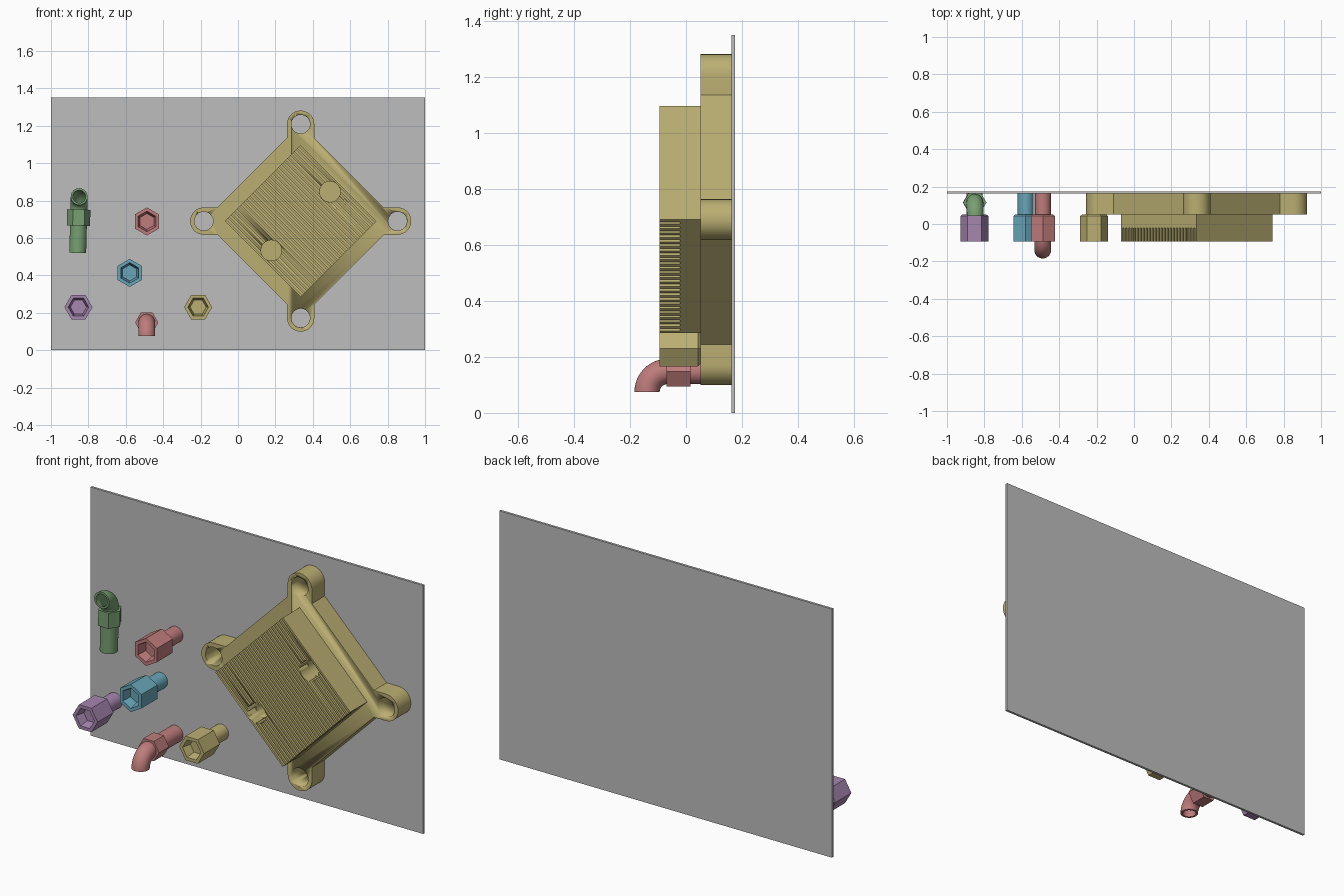
import bpy, bmesh
from math import sin, cos, pi, radians
from mathutils import Vector

cube = bpy.data.objects.get("Cube")
if cube:
    bpy.data.objects.remove(cube, do_unlink=True)


def material(name, colour):
    m = bpy.data.materials.new(name)
    m.use_nodes = True
    m.diffuse_color = (*colour, 1)
    m.node_tree.nodes["Principled BSDF"].inputs["Base Color"].default_value = (*colour, 1)
    return m


GREY = material("panel grey", (0.51, 0.51, 0.51))
GOLD = material("dull gold", (0.50, 0.43, 0.17))
RED = material("dusty red", (0.52, 0.20, 0.20))
BLUE = material("muted blue", (0.14, 0.38, 0.48))
GREEN = material("leaf green", (0.19, 0.35, 0.17))
PURPLE = material("soft purple", (0.38, 0.24, 0.43))


def loft(name, rings, mat, loc=(0, 0, 0), rot=(0, 0, 0)):
    """Skin a list of equal-sized point rings and cap both ends."""
    bm = bmesh.new()
    loops = [[bm.verts.new(p) for p in ring] for ring in rings]
    n = len(loops[0])
    for a, b in zip(loops, loops[1:]):
        for i in range(n):
            j = (i + 1) % n
            bm.faces.new((a[i], a[j], b[j], b[i]))
    bm.faces.new(loops[0])
    bm.faces.new(loops[-1])
    bmesh.ops.recalc_face_normals(bm, faces=bm.faces)
    mesh = bpy.data.meshes.new(name)
    bm.to_mesh(mesh)
    bm.free()
    mesh.materials.append(mat)
    ob = bpy.data.objects.new(name, mesh)
    ob.location, ob.rotation_euler = loc, rot
    bpy.context.collection.objects.link(ob)
    bpy.ops.object.select_all(action="DESELECT")
    bpy.context.view_layer.objects.active = ob
    ob.select_set(True)
    bpy.ops.object.shade_smooth_by_angle(angle=radians(30))
    return ob


def ring(n, r, z, phase=0.0):
    return [Vector((r * cos(phase + 2 * pi * i / n), r * sin(phase + 2 * pi * i / n), z))
            for i in range(n)]


def cut_round_holes(ob, spots, radius, y0, y1):
    """Drill holes along y at the given world (x, z) spots."""
    for x, z in spots:
        rings = [ring(32, radius, 0), ring(32, radius, y1 - y0)]
        cutter = loft("hole_cutter", rings, GOLD, (x, y1, z), (pi / 2, 0, 0))
        cutter.hide_render = True
        bpy.context.view_layer.objects.active = ob
        mod = ob.modifiers.new("hole", "BOOLEAN")
        mod.operation, mod.solver, mod.object = "DIFFERENCE", "EXACT", cutter
        bpy.ops.object.modifier_apply(modifier=mod.name)
        bpy.data.objects.remove(cutter, do_unlink=True)


# Backing panel
BACK, FACE = 0.175, 0.162
loft("back_panel", [[(x, y, z) for x, z in ((-1, 0), (1, 0), (1, 1.35), (-1, 1.35))]
                    for y in (FACE, BACK)], GREY)

# Diamond flange with four rounded lugs
CX, CZ = 0.335, 0.69
REACH, LUG = 0.518, 0.073
outline = []
for k in range(4):
    lug = [(REACH - LUG, -LUG)]
    lug += [(REACH + LUG * cos(a), LUG * sin(a)) for a in
            (pi * (i / 16 - 0.5) for i in range(17))]
    lug.append((REACH - LUG, LUG))
    c, s = round(cos(k * pi / 2)), round(sin(k * pi / 2))
    outline += [(u * c - v * s, u * s + v * c) for u, v in lug]
flange = loft("mounting_flange", [[(u, y, v) for u, v in outline] for y in (0.052, FACE)],
              GOLD, (CX, 0, CZ))
bpy.context.view_layer.update()
cut_round_holes(flange, [(CX + REACH, CZ), (CX - REACH, CZ),
                         (CX, CZ + REACH), (CX, CZ - REACH)], 0.05, 0.0, 0.2)

# Finned block: a comb profile swept along the grooves, turned onto its corner
HALF, GROOVES = 0.2865, 25
FRONT, FLOOR, BASE = -0.094, -0.022, 0.06
step = 2 * HALF / (2 * GROOVES + 1)
comb = [(BASE, -HALF)]
for i in range(2 * GROOVES + 1):
    y = FLOOR if i % 2 else FRONT
    comb += [(y, -HALF + i * step), (y, -HALF + (i + 1) * step)]
comb.append((BASE, HALF))
block = loft("finned_block", [[(x, y, z) for y, z in comb] for x in (-HALF, HALF)],
             GOLD, (CX, 0, CZ), (0, pi / 4, 0))
bpy.context.view_layer.update()
cut_round_holes(block, [(CX + d, CZ + d) for d in (0.157, -0.157)], 0.055, -0.12, 0.045)


# Straight fittings: round shank and a hex head with a tapered socket
def fitting(name, mat, x, z, phase):
    place = ((x, FACE, z), (pi / 2, 0, 0))
    loft(name + "_shank", [ring(32, 0.043, 0), ring(32, 0.043, 0.13)], mat, *place)
    head = ((0.062, 0.11), (0.075, 0.12), (0.075, 0.256), (0.055, 0.256), (0.043, 0.205))
    loft(name + "_head", [ring(6, r, h, phase) for r, h in head], mat, *place)


fitting("purple_fitting", PURPLE, -0.853, 0.23, 0)
fitting("gold_fitting", GOLD, -0.213, 0.23, 0)
fitting("blue_fitting", BLUE, -0.579, 0.413, pi / 2)
fitting("red_fitting", RED, -0.487, 0.688, pi / 2)


# Elbow fittings: shank, hex collar and a hollow quarter bend
def elbow(name, mat, loc, rot):
    bend, start, r_out, r_in = 0.073, 0.228, 0.045, 0.034

    def bent(r, t):
        return [(p.x, -bend + (bend + p.y) * cos(t), start + (bend + p.y) * sin(t))
                for p in ring(32, r, 0)]

    angles = [pi / 2 * i / 12 for i in range(13)]
    rings = [ring(32, r_out, 0)] + [bent(r_out, t) for t in angles]
    rings += [bent(r_in, t) for t in reversed(angles)]
    loft(name + "_tube", rings, mat, loc, rot)
    loft(name + "_collar", [ring(6, 0.062, 0.146), ring(6, 0.062, 0.232)], mat, loc, rot)


elbow("red_elbow", RED, (-0.488, FACE, 0.148), (pi / 2, 0, 0))
elbow("green_elbow", GREEN, (-0.857, 0.115, 0.52), (0, radians(1.5), 0))
